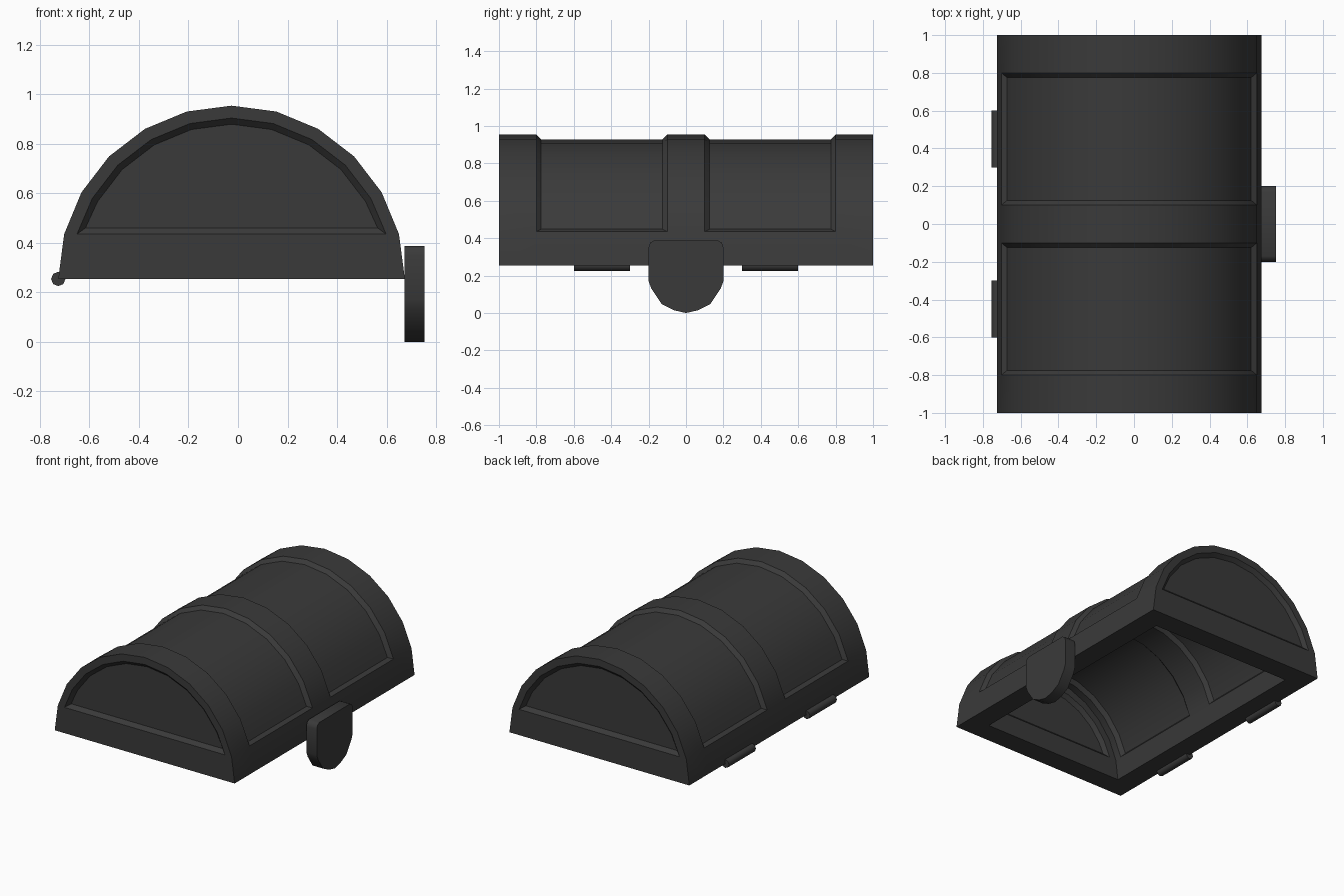
import bpy, bmesh
from math import sin, cos, pi, radians, asin

if "Cube" in bpy.data.objects:
    bpy.data.objects.remove(bpy.data.objects["Cube"])

CX, CZ, N = -0.026, 0.254, 12      # arc centre and number of arc segments
D = 0.025                          # depth and bevel width of recessed panels

dark = bpy.data.materials.new("dark_grey")
dark.diffuse_color = (0.042, 0.042, 0.042, 1)
dark.use_nodes = True
dark.node_tree.nodes["Principled BSDF"].inputs["Base Color"].default_value = dark.diffuse_color


def finish(bm, name, angle):
    bmesh.ops.recalc_face_normals(bm, faces=bm.faces[:])
    me = bpy.data.meshes.new(name)
    bm.to_mesh(me)
    bm.free()
    ob = bpy.data.objects.new(name, me)
    bpy.context.collection.objects.link(ob)
    me.materials.append(dark)
    bpy.ops.object.select_all(action='DESELECT')
    ob.select_set(True)
    bpy.context.view_layer.objects.active = ob
    bpy.ops.object.shade_smooth_by_angle(angle=radians(angle))
    return ob


def arc_vert(bm, r, a, y):
    return bm.verts.new((CX - r * cos(a), y, CZ + r * sin(a)))


def shell(bm, R, Y, dr, dy):
    """Half barrel of radius R and half length Y; panels step by dr and dy."""
    ys = [-Y, -0.8, -0.1, 0.1, 0.8, Y]
    ang = [pi * k / N for k in range(N + 1)]
    g = [[arc_vert(bm, R, a, y) for a in ang] for y in ys]
    face = bm.faces.new
    # curved top: plain bands, and two stepped panels
    for j in range(5):
        panel = j in (1, 3)
        for k in range(N):
            if not panel or k in (0, N - 1):
                face((g[j][k], g[j][k + 1], g[j + 1][k + 1], g[j + 1][k]))
        if panel:
            pa = ang[1:N]
            pa[0] += 0.03
            pa[-1] -= 0.03
            p = [[arc_vert(bm, R + dr, a, y) for a in pa]
                 for y in (ys[j] + D, ys[j + 1] - D)]
            for k in range(N - 2):
                face((p[0][k], p[0][k + 1], p[1][k + 1], p[1][k]))
                for i in (0, 1):
                    face((g[j + i][k + 1], g[j + i][k + 2], p[i][k + 1], p[i][k]))
            for k in (0, N - 2):
                face((g[j][k + 1], g[j + 1][k + 1], p[1][k], p[0][k]))
    # end walls with stepped panel
    for row, s in ((g[0], -1), (g[-1], 1)):
        loops = [row[1:N]]
        z0 = R * sin(ang[1])
        for r, z, y in ((R - 0.05, z0, Y), (R - 0.05 - D, z0 + D, Y + dy)):
            la = ang[1:N]
            la[0] = asin(z / r)
            la[-1] = pi - la[0]
            loops.append([arc_vert(bm, r, a, s * y) for a in la])
        for a, b in zip(loops, loops[1:]):
            for k in range(N - 2):
                face((a[k], a[k + 1], b[k + 1], b[k]))
        face((loops[1][0], loops[1][-1], loops[2][-1], loops[2][0]))
        face((row[0], row[1], loops[1][0], loops[1][-1], row[-2], row[-1]))
        face(loops[2])
    # open bottom edge loop
    return [r[0] for r in g] + [r[-1] for r in reversed(g)]


# hollow lid: outer skin, inner skin (ribs stand proud), flat rim between
bm = bmesh.new()
outer = shell(bm, 0.70, 1.0, -D, -D)
inner = shell(bm, 0.55, 0.85, D, D)
for i in range(len(outer)):
    n = (i + 1) % len(outer)
    bm.faces.new((outer[i], outer[n], inner[n], inner[i]))
finish(bm, "lid", 30)


def prism(name, pts, axis, lo, hi, angle):
    """Extrude a closed outline along the x or y axis."""
    bm = bmesh.new()
    rings = [[bm.verts.new((t, u, v) if axis == 'x' else (u, t, v)) for u, v in pts]
             for t in (lo, hi)]
    bm.faces.new(rings[0])
    bm.faces.new(rings[1])
    for i in range(len(pts)):
        n = (i + 1) % len(pts)
        bm.faces.new((rings[0][i], rings[0][n], rings[1][n], rings[1][i]))
    return finish(bm, name, angle)


# latch plate hanging at the opening side
half = [(0.17, 0.388), (0.192, 0.376), (0.2, 0.35), (0.2, 0.17),
        (0.185, 0.13), (0.13, 0.048), (0.065, 0.015)]
outline = half + [(0, 0)] + [(-y, z) for y, z in reversed(half)]
prism("latch", outline, 'x', 0.672, 0.753, 50)

# two hinge pins at the back side
octagon = [(-0.726 + 0.029 * cos(pi * k / 4),
            0.254 + 0.029 * sin(pi * k / 4)) for k in range(8)]
for name, y in (("hinge_front", -0.6), ("hinge_rear", 0.3)):
    prism(name, octagon, 'y', y, y + 0.3, 50)
